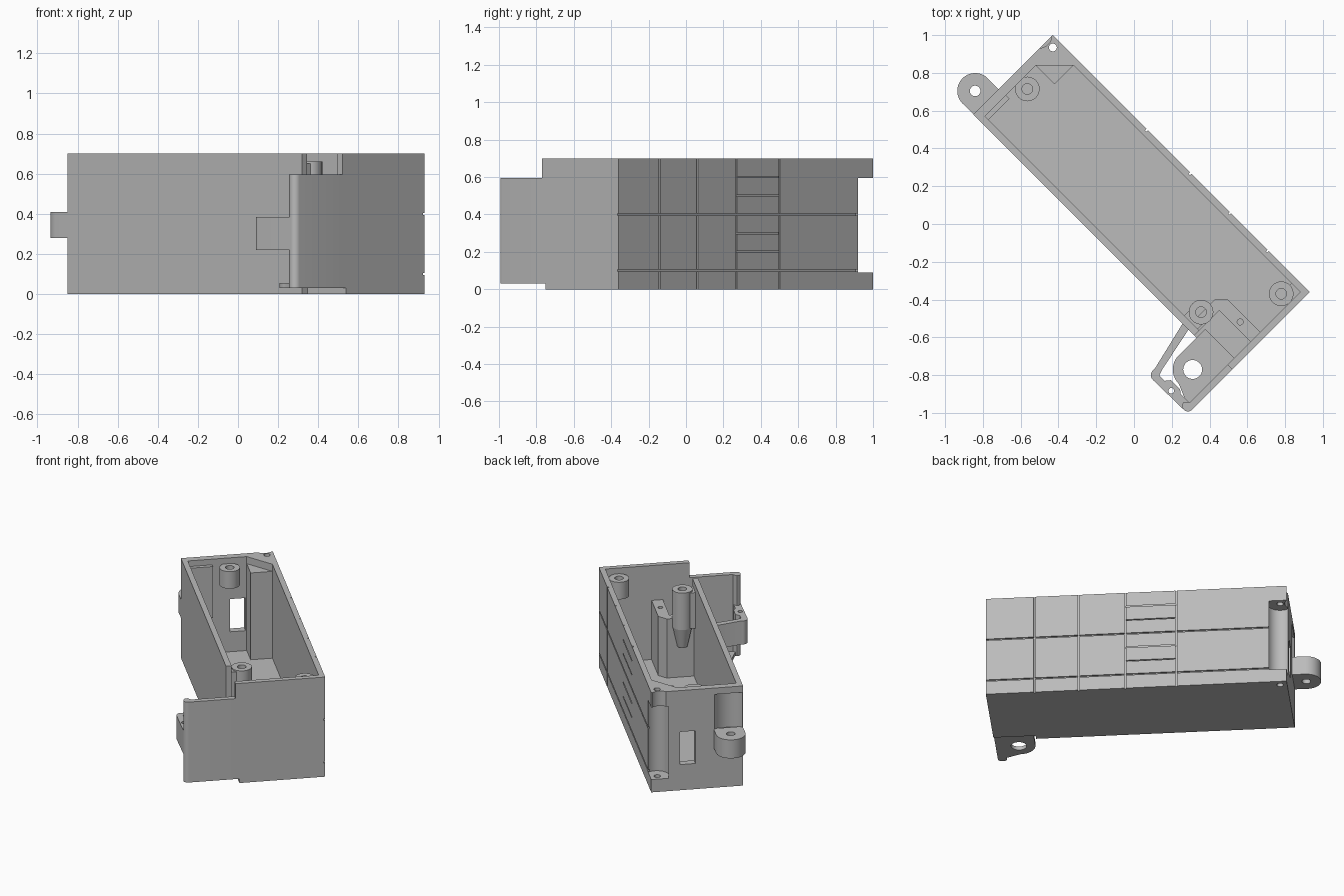
import bpy, bmesh
from math import sin, cos, pi, sqrt

if "Cube" in bpy.data.objects:
    bpy.data.objects.remove(bpy.data.objects["Cube"])

grey = bpy.data.materials.new("plain_grey")
grey.use_nodes = True
tone = (0.5, 0.5, 0.5, 1)
grey.diffuse_color = tone
grey.node_tree.nodes["Principled BSDF"].inputs["Base Color"].default_value = tone

L, W, H, T = 1.923, 0.594, 0.70, 0.036   # case length, width, height, wall


def place(u, v, z):
    """Case axes (u along the case, v across it) to world space."""
    return (0.93 - (u + v) / sqrt(2), -0.36 + (u - v) / sqrt(2), z)


def prism(name, outline, z0, z1, taper=None):
    """Extrude a u, v outline; taper = (centre u, centre v, scale) shrinks the bottom."""
    bm = bmesh.new()
    cu, cv, s = taper or (0, 0, 1)
    low = [bm.verts.new(place(cu + (u - cu) * s, cv + (v - cv) * s, z0)) for u, v in outline]
    high = [bm.verts.new(place(u, v, z1)) for u, v in outline]
    bm.faces.new(low)
    bm.faces.new(high)
    n = len(outline)
    for i in range(n):
        j = (i + 1) % n
        bm.faces.new((low[i], low[j], high[j], high[i]))
    bmesh.ops.recalc_face_normals(bm, faces=bm.faces)
    mesh = bpy.data.meshes.new(name)
    bm.to_mesh(mesh)
    bm.free()
    mesh.materials.append(grey)
    ob = bpy.data.objects.new(name, mesh)
    bpy.context.collection.objects.link(ob)
    return ob


def arc(u, v, r, a0=0, a1=2 * pi, n=32):
    full = abs(a1 - a0) > 6.28
    steps = n if full else n - 1
    return [(u + r * cos(a0 + (a1 - a0) * i / steps),
             v + r * sin(a0 + (a1 - a0) * i / steps)) for i in range(n)]


def block(name, u0, u1, v0, v1, z0, z1):
    return prism(name, [(u0, v0), (u1, v0), (u1, v1), (u0, v1)], z0, z1)


def rod(name, u, v, r, z0, z1, bottom=1):
    return prism(name, arc(u, v, r), z0, z1, (u, v, bottom))


def combine(ob, others, operation):
    """Apply booleans one by one and drop the helper objects."""
    for other in others:
        mod = ob.modifiers.new("boolean", "BOOLEAN")
        mod.operation, mod.solver, mod.object = operation, "EXACT", other
        bpy.context.view_layer.update()
        deps = bpy.context.evaluated_depsgraph_get()
        mesh = bpy.data.meshes.new_from_object(ob.evaluated_get(deps))
        ob.modifiers.clear()
        ob.data = mesh
        bpy.data.objects.remove(other)


def cut(ob, *cutters):
    combine(ob, cutters, "DIFFERENCE")


def join(ob, *parts):
    combine(ob, parts, "UNION")


# Open case with a doorway beside the mounting foot
case = block("case", 0, L, 0, W, 0, H)
cut(case, block("cavity", T, 1.874, T, W - T, 0.04, 1),
    block("doorway", T, 0.27, 0.5, 1, 0.04, 1),
    block("doorway_low", -1, 0.27, 0.555, 1, -1, 0.03),
    block("doorway_high", -1, 0.27, 0.58, 1, 0.595, 1))

# Square corner post with a chamfered gusset, pad behind the ear
join(case, block("corner_post", 1.732, 1.9, 0.02, 0.177, 0.02, 0.65),
     prism("gusset", [(1.732, 0.02), (1.9, 0.02), (1.9, 0.177), (1.874, 0.177), (1.732, T)], 0.6, H),
     block("ear_pad", 1.848, 1.9, 0.40, W - 0.02, 0.30, 0.66))

# Hinge recess, hinge holes and scalloped rim
pin = (1.877, 0.046)
cut(case, rod("hinge_recess", *pin, 0.081, 0.09, 0.595),
    rod("hinge_hole", *pin, 0.021, -1, 1),
    rod("rim_scallop", 1.972, 0.052, 0.066, 0.595, 1),
    block("end_window", 1.8, 2, 0.185, 0.285, 0.18, 0.41),
    rod("ear_recess", 2.005, 0.499, 0.122, 0.40, 0.655))

# Panel grooves on the long outer side
half, deep = 0.005, 0.01
columns = [(y + 0.36) * sqrt(2) for y in (-0.14, 0.06, 0.27, 0.5)]
for u in columns:
    cut(case, block("groove", u - half, u + half, -0.1, deep, -1, 1))
for z in (0.1, 0.4):
    cut(case, block("groove", -0.1, 1.83, -0.1, deep, z - half, z + half))
for z in (0.2, 0.3, 0.5, 0.6):
    cut(case, block("groove", columns[2], columns[3], -0.1, deep, z - half * 0.7, z + half * 0.7))

# Mounting ear on the far end
ear = prism("mounting_ear", [(1.91, W - 0.001)] + [(1.91, 0.405)]
            + arc(2.005, 0.4995, 0.0945, -pi / 2, pi / 2, 24), 0.28, 0.41)
cut(ear, rod("ear_hole", 2.005, 0.4995, 0.028, 0, 1))

# Screw bosses: end boss, front corner boss, and the tall one by the doorway
for name, u, v, z0 in (("end_boss", 1.817, 0.297, 0.54),
                       ("front_boss", 0.10, 0.113, 0.54),
                       ("doorway_boss", 0.331, 0.482, 0.40)):
    boss = rod(name, u, v, 0.065, z0, 0.66)
    if name == "front_boss":
        join(boss, block("web", 0.02, u, 0.02, v, z0, 0.64))
    if name == "doorway_boss":
        join(boss, block("web", u - 0.05, u + 0.05, v, W - 0.02, z0, 0.65),
             rod("cone", u, v, 0.065, 0.26, z0 + 0.01, 0.5))
    cut(boss, rod("boss_hole", u, v, 0.028, z0 + 0.02, 1))

# Inner partition around the mounting foot
partition = prism("partition", [(0.02, 0.335), (0.28, 0.335), (0.328, 0.382), (0.328, 0.57),
                                (0.27, 0.57), (0.27, 0.408), (0.02, 0.408)], 0.03, 0.455)
cut(partition, rod("partition_hole", 0.148, 0.372, 0.016, 0.3, 1))

# Front wall extended past the case, with a rounded end
side = prism("front_wall_extension", [(0, 0.57), (T, 0.57), (T, 0.86)]
             + arc(0.03, 0.882, 0.03, 0, pi, 12), 0.03, 0.595)

# Foot plate with a large screw hole
foot = prism("foot_plate", [(0.01, 0.9), (0.01, 0.53), (0.253, 0.53)]
             + arc(0.148, 0.728, 0.105, 0, pi / 2, 14) + [(0.06, 0.87)], 0.03, 0.055)
cut(foot, rod("foot_hole", 0.148, 0.728, 0.05, 0, 1))

# Slanted clip arm from the long wall round to the extension
clip = prism("clip_arm", [(0.36, W - 0.01), (0.292, 0.87)]
             + arc(0.258, 0.88, 0.036, 0, pi / 2, 8)
             + [(0.03, 0.912), (0.03, 0.865), (0.10, 0.865), (0.12, 0.85), (0.19, 0.85),
                (0.21, 0.875), (0.25, 0.875), (0.262, 0.842), (0.315, W - 0.01)], 0.22, 0.385)
cut(clip, rod("clip_hole", 0.148, 0.888, 0.015, 0, 1))

# Smooth the round faces, keep the edges sharp
for ob in bpy.context.collection.objects:
    ob.select_set(ob.type == "MESH")
bpy.context.view_layer.objects.active = case
bpy.ops.object.shade_smooth_by_angle(angle=0.5)
